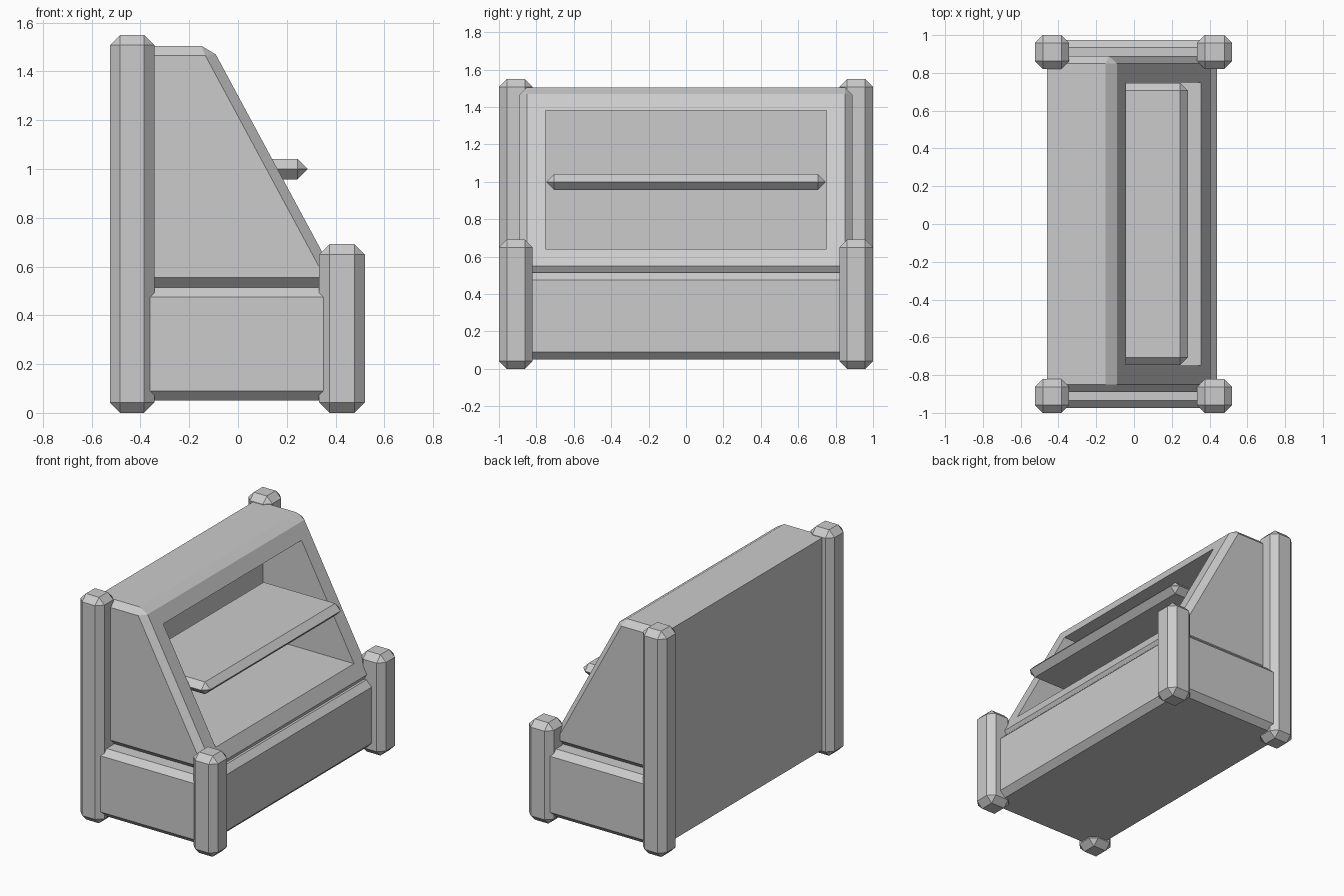
import bpy, bmesh

if "Cube" in bpy.data.objects:
    bpy.data.objects.remove(bpy.data.objects["Cube"])

BACK = -0.46
CH = 0.04


def prism(name, profile, half_y, y=0.0, bevel=CH, flat_back=False):
    """Extrude an x-z profile along y and chamfer its edges."""
    bm = bmesh.new()
    vs = [bm.verts.new((px, y - half_y, pz)) for px, pz in profile]
    face = bm.faces.new(vs)
    ext = bmesh.ops.extrude_face_region(bm, geom=[face])
    new = [v for v in ext["geom"] if isinstance(v, bmesh.types.BMVert)]
    bmesh.ops.translate(bm, verts=new, vec=(0, 2 * half_y, 0))
    bmesh.ops.recalc_face_normals(bm, faces=bm.faces[:])
    if bevel:
        edges = [e for e in bm.edges if not
                 (flat_back and all(abs(v.co.x - BACK) < 1e-4 for v in e.verts))]
        bmesh.ops.bevel(bm, geom=edges, offset=bevel, offset_type='OFFSET',
                        segments=1, profile=0.5, affect='EDGES', clamp_overlap=True)
        bmesh.ops.recalc_face_normals(bm, faces=bm.faces[:])
    mesh = bpy.data.meshes.new(name)
    bm.to_mesh(mesh)
    bm.free()
    ob = bpy.data.objects.new(name, mesh)
    bpy.context.collection.objects.link(ob)
    return ob


def rect(x0, x1, z0, z1):
    return [(x0, z0), (x1, z0), (x1, z1), (x0, z1)]


# Corner posts, tall at the back and short at the front
for side, y in (("left", -0.91), ("right", 0.91)):
    prism("back_post_" + side, rect(-0.525, -0.343, 0, 1.55), 0.09, y, 0.042)
    prism("front_post_" + side, rect(0.333, 0.52, 0, 0.692), 0.09, y, 0.042)

# Low base with a flat back
prism("base", rect(BACK, 0.44, 0.05, 0.515), 0.975, flat_back=True)

# Sloping cabinet body
body = prism("cabinet_body", [(BACK, 0.515), (0.423, 0.515), (-0.11, 1.505), (BACK, 1.505)],
             0.89, flat_back=True)

# Open compartment cut into the slope
cutter = prism("compartment_cutter", rect(-0.335, 0.8, 0.64, 1.38), 0.75, bevel=0)
cutter.hide_render = True
cutter.hide_viewport = True
cut = body.modifiers.new("compartment", 'BOOLEAN')
cut.operation = 'DIFFERENCE'
cut.solver = 'EXACT'
cut.object = cutter

# Shelf jutting out of the compartment
prism("shelf", rect(-0.34, 0.285, 0.957, 1.041), 0.747, bevel=0.041)
